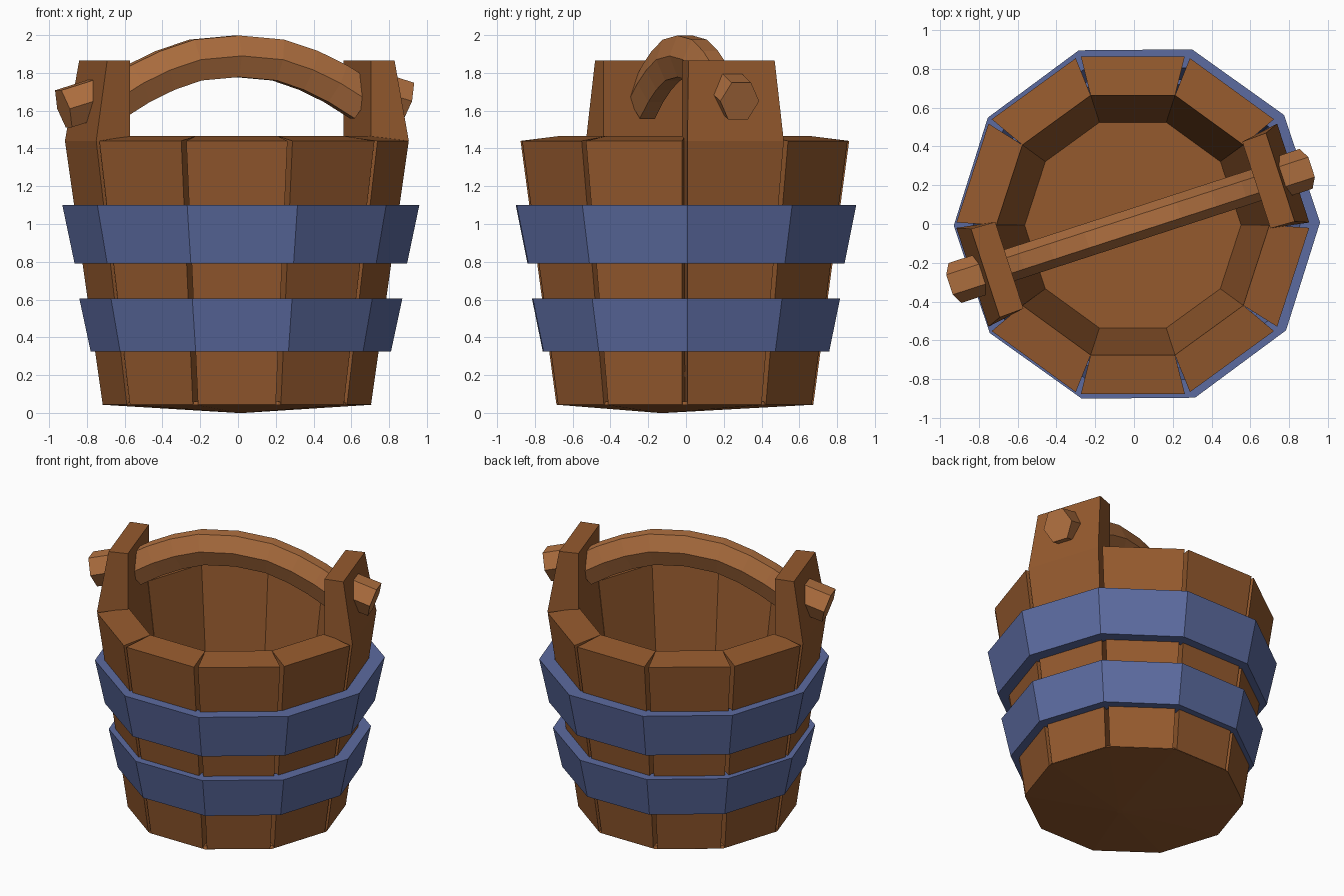
import bpy, bmesh, math
from mathutils import Vector, Matrix

if "Cube" in bpy.data.objects:
    bpy.data.objects.remove(bpy.data.objects["Cube"])

T18 = math.tan(math.radians(18))


def material(name, rgb):
    m = bpy.data.materials.new(name)
    m.diffuse_color = (*rgb, 1)
    m.use_nodes = True
    m.node_tree.nodes["Principled BSDF"].inputs["Base Color"].default_value = m.diffuse_color
    return m


WOOD = material("dark wood", (0.30, 0.102, 0.027))
LIGHT = material("light wood", (0.434, 0.162, 0.051))
METAL = material("blue metal", (0.107, 0.147, 0.352))


def loft(name, rings, mat, matrix=Matrix(), closed=False):
    """Skin a list of equal-length point rings, capped or joined end to end."""
    bm = bmesh.new()
    vs = [[bm.verts.new(matrix @ Vector(p)) for p in r] for r in rings]
    n = len(vs[0])
    pairs = list(zip(vs, vs[1:])) + ([(vs[-1], vs[0])] if closed else [])
    for a, b in pairs:
        for i in range(n):
            j = (i + 1) % n
            bm.faces.new((a[i], a[j], b[j], b[i]))
    if not closed:
        bm.faces.new(vs[0][::-1])
        bm.faces.new(vs[-1])
    bmesh.ops.recalc_face_normals(bm, faces=bm.faces)
    me = bpy.data.meshes.new(name)
    bm.to_mesh(me)
    bm.free()
    me.materials.append(mat)
    ob = bpy.data.objects.new(name, me)
    bpy.context.collection.objects.link(ob)
    return ob


def decagon(r, z, turn=0.0):
    return [(r * math.cos(math.radians(36 * i + turn)),
             r * math.sin(math.radians(36 * i + turn)), z) for i in range(10)]


def stave_ring(r_in, z_in, h_in, r_out, z_out, h_out):
    return [(r_in, -h_in, z_in), (r_out, -h_out, z_out),
            (r_out, h_out, z_out), (r_in, h_in, z_in)]


CENTRE = Matrix.Translation((-0.006, -0.006, 0))

# Staves, two of which rise into handle posts
for k in range(10):
    rings = [stave_ring(0.50, 0.045, 0.50 * T18, 0.68, 0.045, 0.206),
             stave_ring(0.67, 1.465, 0.67 * T18, 0.87, 1.44, 0.268)]
    post = k in (0, 5)
    if post:
        rings[1] = stave_ring(0.67, 1.44, 0.235, 0.87, 1.44, 0.268)
        rings.append(stave_ring(0.67, 1.865, 0.235, 0.80, 1.865, 0.24))
    turn = Matrix.Rotation(math.radians(18 + 36 * k), 4, 'Z')
    loft("handle_post" if post else "stave", rings, WOOD, CENTRE @ turn)

# Inner floor, and slightly pointed underside
loft("floor", [decagon(0.57, 0.22), decagon(0.56, 0.30)], WOOD, CENTRE)
tip = [(0.02 + x, -0.12 + y, z) for x, y, z in decagon(0.02, 0.0)]
loft("underside", [tip, decagon(0.712, 0.043), decagon(0.70, 0.06)], WOOD, CENTRE)

# Hoops: flared bands round the staves
for name, z0, z1, r0, r1 in (("lower_hoop", 0.325, 0.605, 0.795, 0.855),
                             ("upper_hoop", 0.79, 1.10, 0.88, 0.945)):
    loft(name, [decagon(r0, z0, 0.5), decagon(r1, z1, 0.5),
                decagon(r1 - 0.1, z1, 0.5), decagon(r0 - 0.1, z0, 0.5)],
         METAL, Matrix.Translation((0.015, 0.0, 0)), closed=True)

# Arched handle with a six-sided section
AXIS = CENTRE @ Matrix.Rotation(math.radians(18), 4, 'Z')
half = [(0, 1.89), (0.23, 1.87), (0.40, 1.815), (0.55, 1.745), (0.70, 1.655)]
path = [(-s, z) for s, z in half[:0:-1]] + half
section = [(0.085, 0), (0.042, 0.108), (-0.042, 0.108),
           (-0.085, 0), (-0.042, -0.112), (0.042, -0.112)]
rings = []
for i, (s, z) in enumerate(path):
    a, b = path[max(i - 1, 0)], path[min(i + 1, len(path) - 1)]
    d = Vector((b[0] - a[0], b[1] - a[1])).normalized()
    rings.append([(s - d.y * v, u, z + d.x * v) for u, v in section])
loft("handle", rings, LIGHT, AXIS)

# Drooping hexagonal pegs outside the posts
for side, r, z in ((1, 0.94, 1.65), (-1, 0.965, 1.61)):
    ends = []
    for rr, zz in ((r - 0.2, z + 0.06), (r, z)):
        ring = []
        for i in range(6):
            a = math.radians(60 * i)
            u, v = 0.108 * math.cos(a), 0.118 * math.sin(a)
            ring.append((side * (rr + 0.29 * v), u, zz + 0.957 * v))
        ends.append(ring)
    loft("peg", ends, LIGHT, AXIS)
